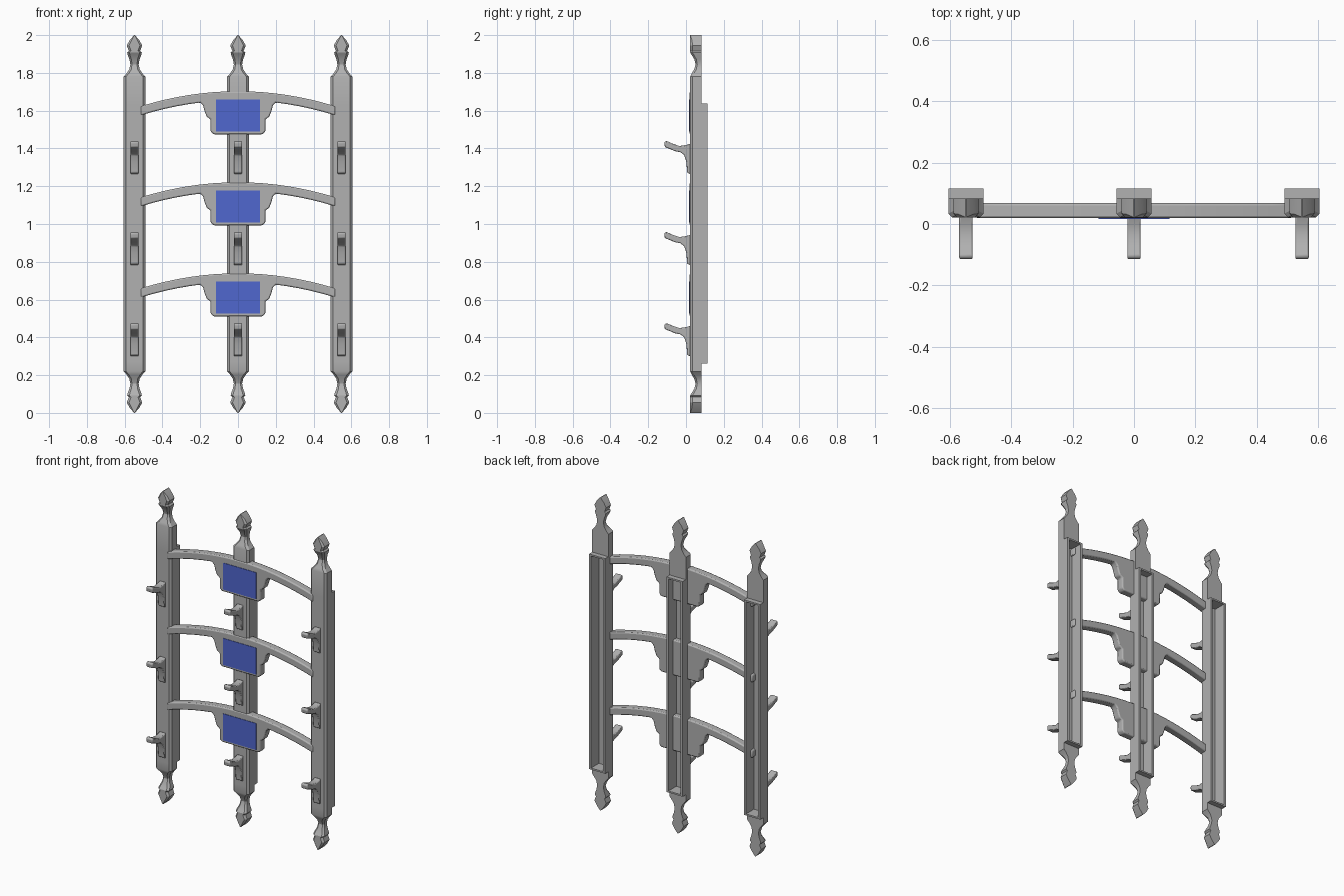
import bpy
import bmesh

# Remove the default cube
cube = bpy.data.objects.get("Cube")
if cube:
    bpy.data.objects.remove(cube)


def material(name, color):
    mat = bpy.data.materials.new(name)
    mat.use_nodes = True
    mat.diffuse_color = color
    mat.node_tree.nodes["Principled BSDF"].inputs["Base Color"].default_value = color
    return mat


GREY = material("grey metal", (0.44, 0.44, 0.44, 1))
BLUE = material("blue panel", (0.08, 0.135, 0.62, 1))

FRONT, MIDDLE, BACK = 0.022, 0.083, 0.115   # depth levels of a post
HALF = 0.057                                # half width of a post
WALL = 0.014
POST_X = 0.548
LOW, HIGH = 0.262, 1.637                    # ends of the rear channel
LIP = 0.01
TIERS = {"upper": 0, "centre": -0.482, "lower": -0.964}


def loft(bm, rings):
    """Skin a closed solid through matching rings of points."""
    loops = [[bm.verts.new(p) for p in ring] for ring in rings]
    for a, b in zip(loops, loops[1:]):
        for i in range(len(a)):
            j = (i + 1) % len(a)
            bm.faces.new((a[i], a[j], b[j], b[i]))
    bm.faces.new(loops[0])
    bm.faces.new(loops[-1])


def box(bm, x, y, z):
    loft(bm, [[(x[0], y[0], k), (x[1], y[0], k), (x[1], y[1], k), (x[0], y[1], k)]
              for k in z])


def finish(name, bm, mat, bevel=0.0):
    bmesh.ops.recalc_face_normals(bm, faces=bm.faces)
    mesh = bpy.data.meshes.new(name)
    bm.to_mesh(mesh)
    bm.free()
    mesh.materials.append(mat)
    obj = bpy.data.objects.new(name, mesh)
    bpy.context.collection.objects.link(obj)
    if bevel:
        mod = obj.modifiers.new("soft edges", "BEVEL")
        mod.width = bevel
        mod.segments = 2
        mod.limit_method = "ANGLE"
    bpy.ops.object.select_all(action="DESELECT")
    obj.select_set(True)
    bpy.context.view_layer.objects.active = obj
    bpy.ops.object.shade_smooth_by_angle()
    return obj


# Finial shape: height, half width, front depth
FINIAL = [(1.78, HALF, FRONT), (1.797, 0.042, 0.03), (1.818, 0.028, 0.043),
          (1.845, 0.022, 0.051), (1.872, 0.027, 0.044), (1.895, 0.036, 0.03),
          (1.908, 0.039, FRONT), (1.917, 0.03, FRONT), (1.945, 0.041, FRONT),
          (1.972, 0.026, FRONT), (2.0, 0.002, FRONT)]


def section(x, z, half, front):
    c = min(0.012, half * 0.4)
    return [(x - half, MIDDLE, z), (x - half, front + c, z), (x - half + c, front, z),
            (x + half - c, front, z), (x + half, front + c, z), (x + half, MIDDLE, z)]


def channel(x, z):
    """U-shaped section, open at the rear."""
    side = [(HALF, BACK), (HALF - WALL, BACK), (HALF - WALL, FRONT + WALL)]
    outer = section(x, z, HALF, FRONT)[1:-1]
    left = [(x - a, y, z) for a, y in side]
    right = [(x + a, y, z) for a, y in side]
    return outer + right + left[::-1]


def post(name, x):
    bm = bmesh.new()
    loft(bm, [channel(x, LOW + LIP), channel(x, HIGH - LIP)])
    # Matching finials at both ends
    top = [(HIGH - LIP, HALF, FRONT)] + FINIAL
    loft(bm, [section(x, z, h, f) for z, h, f in top])
    bottom = [(2 - LOW - LIP, HALF, FRONT)] + FINIAL
    loft(bm, [section(x, 2 - z, h, f) for z, h, f in bottom])
    # Lips closing the channel
    for z in (LOW, HIGH - LIP):
        box(bm, (x - HALF, x + HALF), (MIDDLE, BACK), (z, z + LIP))
    finish(name, bm, GREY)


# Arched rail with a stepped plaque below its middle
def arch(x):
    return 1.703 - 0.3 * x * x


STEPS = [(0.2, 1.643), (0.185, 1.628), (0.176, 1.595), (0.165, 1.567), (0.145, 1.555),
         (0.145, 1.49), (0.13, 1.475)]
SPAN = 0.515


def rail(name, drop):
    xs = [SPAN * (1 - i / 8) for i in range(8)]
    under = [(x, arch(x) - 0.048) for x in xs if x > 0.21] + STEPS
    half = [(x, arch(x)) for x in reversed(xs)] + under
    outline = half + [(-x, z) for x, z in reversed(half)]
    bm = bmesh.new()
    loft(bm, [[(x, y, z + drop) for x, z in outline] for y in (0.019, 0.068)])
    finish(name, bm, GREY, 0.007)


# Hook side profile: depth, height
HOOK = [(0.024, 1.263), (0.006, 1.272), (0.002, 1.33), (-0.01, 1.366), (-0.03, 1.38),
        (-0.06, 1.386), (-0.085, 1.397), (-0.112, 1.407), (-0.115, 1.432), (-0.104, 1.44),
        (-0.07, 1.425), (-0.035, 1.413), (0.0, 1.418), (0.024, 1.425)]


def hook(name, x, drop):
    bm = bmesh.new()
    loft(bm, [[(x + side, y, z + drop) for y, z in HOOK] for side in (-0.022, 0.022)])
    finish(name, bm, GREY, 0.005)


# Assemble the rack
POSTS = {"right": -POST_X, "middle": 0, "left": POST_X}
for side, x in POSTS.items():
    post(side + "_post", x)
for tier, drop in TIERS.items():
    rail(tier + "_rail", drop)
    bm = bmesh.new()
    box(bm, (-0.116, 0.116), (0.016, 0.02), (1.49 + drop, 1.66 + drop))
    finish(tier + "_panel", bm, BLUE)
    for side, x in POSTS.items():
        hook(f"{tier}_{side}_hook", x, drop)
